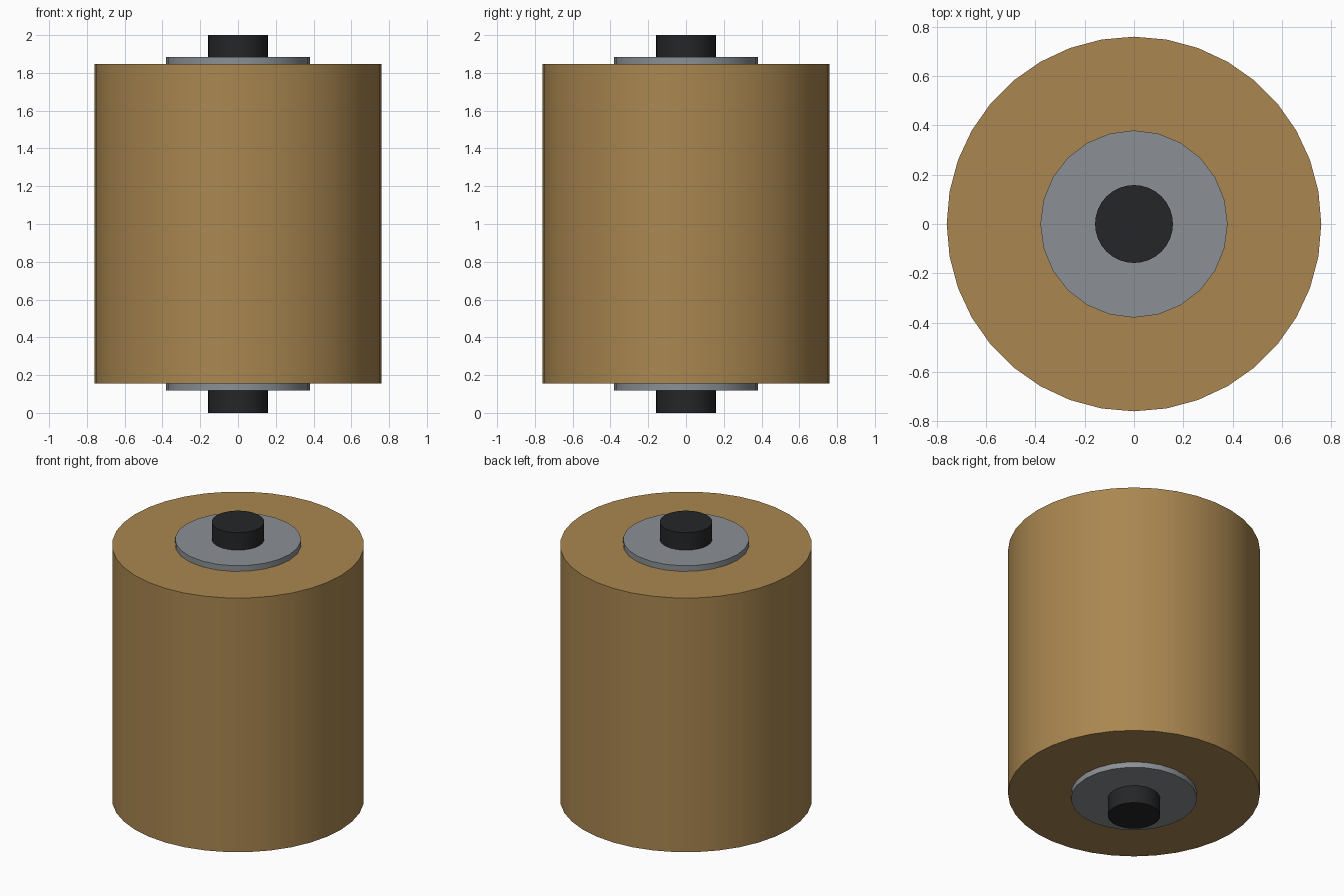
import bpy
import math

if "Cube" in bpy.data.objects:
    bpy.data.objects.remove(bpy.data.objects["Cube"])


def material(name, color):
    mat = bpy.data.materials.new(name)
    mat.diffuse_color = (*color, 1)
    mat.use_nodes = True
    mat.node_tree.nodes["Principled BSDF"].inputs["Base Color"].default_value = mat.diffuse_color
    return mat


def cylinder(name, radius, z0, z1, sides, mat=None):
    bpy.ops.mesh.primitive_cylinder_add(
        vertices=sides, radius=radius, depth=z1 - z0, location=(0, 0, (z0 + z1) / 2))
    obj = bpy.context.object
    obj.name = name
    if mat:
        obj.data.materials.append(mat)
    bpy.ops.object.shade_smooth_by_angle(angle=math.radians(30))
    return obj


tan = material("tan", (0.40, 0.24, 0.08))
black = material("black", (0.018, 0.019, 0.021))
grey = material("grey", (0.26, 0.28, 0.30))

# Wide roller body
cylinder("roller_body", 0.76, 0.155, 1.846, 36, tan)

# Thin end washers, mirrored about the middle
cylinder("bottom_washer", 0.38, 0.118, 0.155, 24, grey)
cylinder("top_washer", 0.38, 1.846, 1.884, 24, grey)

# Axle running right through
cylinder("axle", 0.158, 0.0, 2.0, 32, black)
